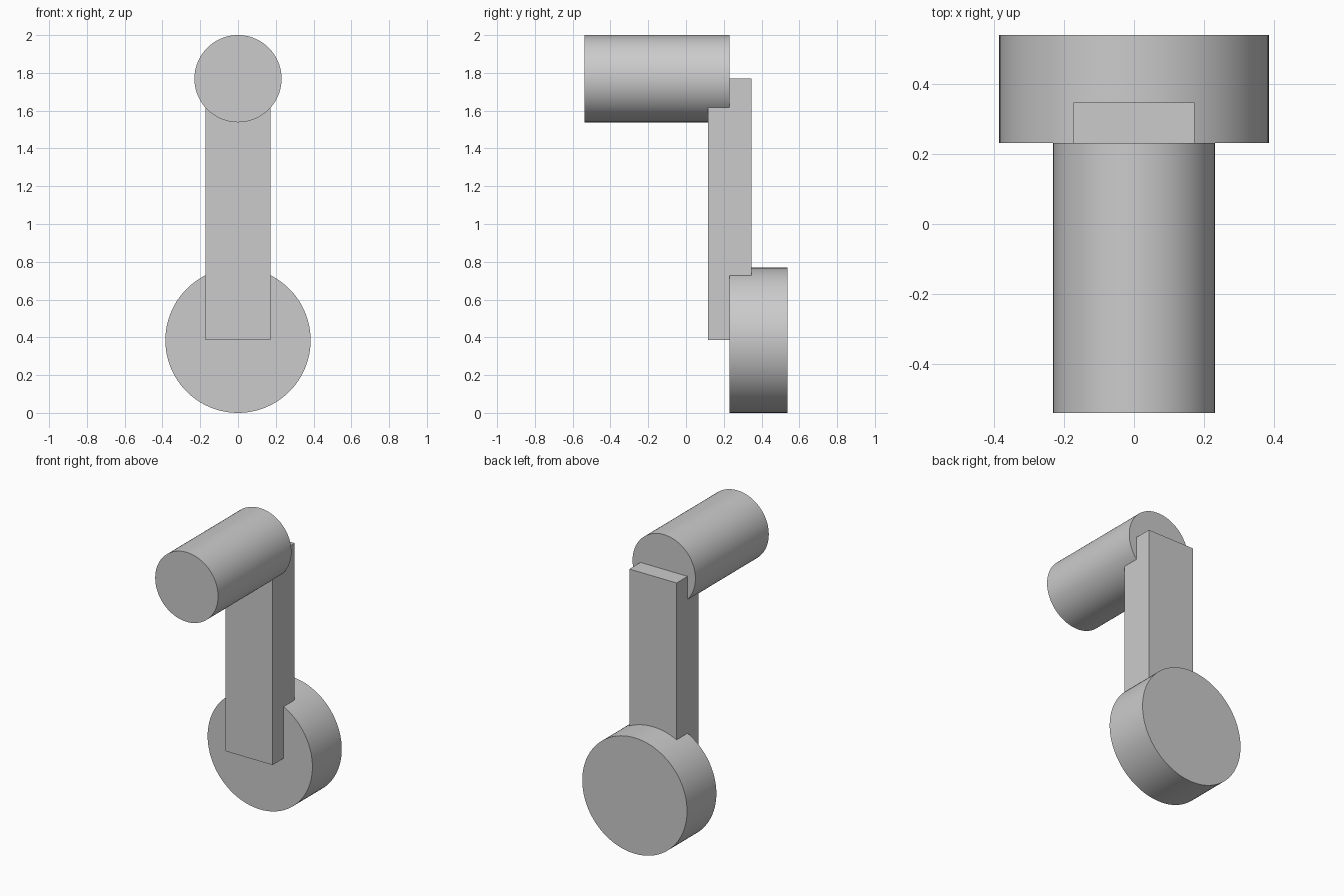
import bpy
import math

cube = bpy.data.objects.get("Cube")
if cube:
    bpy.data.objects.remove(cube, do_unlink=True)

U = 1 / 13  # design unit: the crank is 26 units tall

grey = bpy.data.materials.new("plain_grey")
grey.use_nodes = True
colour = (0.6, 0.6, 0.6, 1)
grey.diffuse_color = colour
grey.node_tree.nodes["Principled BSDF"].inputs["Base Color"].default_value = colour


def finish(name):
    obj = bpy.context.object
    obj.name = name
    obj.data.materials.append(grey)
    return obj


def cylinder(name, radius, y0, y1, z):
    """Smooth cylinder lying along y, in design units."""
    bpy.ops.mesh.primitive_cylinder_add(
        vertices=96, radius=radius * U, depth=(y1 - y0) * U,
        location=(0, (y0 + y1) / 2 * U, z * U), rotation=(math.pi / 2, 0, 0))
    bpy.ops.object.transform_apply(location=False, rotation=True, scale=True)
    bpy.ops.object.shade_smooth_by_angle(angle=math.radians(30))
    return finish(name)


def box(name, width, y0, y1, z0, z1):
    """Flat-sided block centred on x, in design units."""
    bpy.ops.mesh.primitive_cube_add(
        size=1, location=(0, (y0 + y1) / 2 * U, (z0 + z1) / 2 * U))
    bpy.context.object.scale = (width * U, (y1 - y0) * U, (z1 - z0) * U)
    bpy.ops.object.transform_apply(location=False, rotation=False, scale=True)
    return finish(name)


# Handle at the top, pointing forward
cylinder("handle_grip", 3, -7, 3, 23)

# Thick disc at the bottom, behind the arm
cylinder("hub_disc", 5, 3, 7, 5)

# Upright arm running from the hub centre to the grip centre
box("crank_arm", 4.5, 1.5, 4.5, 5, 23)
